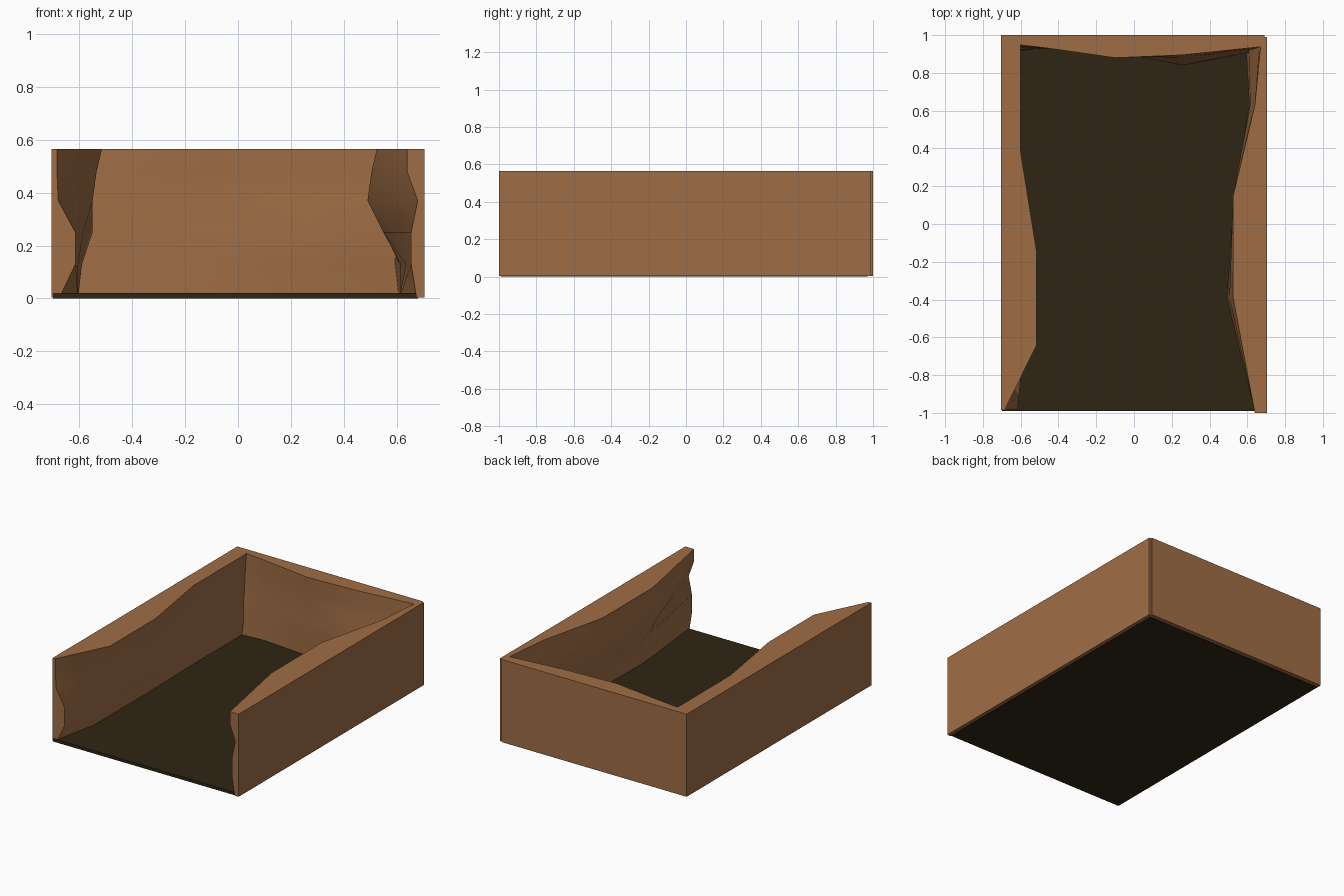
import bpy, bmesh, math

if "Cube" in bpy.data.objects:
    bpy.data.objects.remove(bpy.data.objects["Cube"])

def material(name, color):
    m = bpy.data.materials.new(name)
    m.diffuse_color = (*color, 1)
    m.use_nodes = True
    m.node_tree.nodes["Principled BSDF"].inputs["Base Color"].default_value = m.diffuse_color
    return m

wood = material("wood", (0.35, 0.155, 0.06))
dark = material("dark_floor", (0.028, 0.018, 0.007))
LEVELS = (0.565, 0.48, 0.37, 0.25, 0.13, 0.003)

def wall(name, stations, depths, place):
    """Flat outside, uneven inside: depths[level][station] is the wall thickness."""
    bm = bmesh.new()
    rings = []
    for i, s in enumerate(stations):
        section = [(0, LEVELS[0])]
        section += [(row[i], z) for row, z in zip(depths, LEVELS)]
        section += [(0, LEVELS[-1])]
        rings.append([bm.verts.new((*place(s, d), z)) for d, z in section])
    n = len(rings[0])
    for a, b in zip(rings, rings[1:]):
        for j in range(n):
            k = (j + 1) % n
            bm.faces.new((a[j], a[k], b[k], b[j]))
    bm.faces.new(rings[0])
    bm.faces.new(rings[-1])
    bmesh.ops.recalc_face_normals(bm, faces=bm.faces)
    me = bpy.data.meshes.new(name)
    bm.to_mesh(me)
    bm.free()
    me.materials.append(wood)
    ob = bpy.data.objects.new(name, me)
    bpy.context.collection.objects.link(ob)
    bpy.ops.object.select_all(action='DESELECT')
    ob.select_set(True)
    bpy.context.view_layer.objects.active = ob
    bpy.ops.object.shade_smooth_by_angle(angle=math.radians(30))

# Left wall
wall("left_wall", (-0.985, -0.64, -0.15, 0.38, 0.99), (
    (0.02, 0.19, 0.19, 0.105, 0.105),
    (0.02, 0.17, 0.17, 0.10, 0.10),
    (0.025, 0.155, 0.13, 0.10, 0.10),
    (0.09, 0.12, 0.155, 0.10, 0.10),
    (0.09, 0.10, 0.115, 0.10, 0.10),
    (0.03, 0.10, 0.10, 0.09, 0.09)), lambda s, d: (-0.705 + d, s))

# Right wall
wall("right_wall", (-1.0, -0.39, 0.15, 0.63, 0.99), (
    (0.065, 0.18, 0.18, 0.065, 0.03),
    (0.065, 0.20, 0.18, 0.07, 0.04),
    (0.025, 0.215, 0.175, 0.09, 0.06),
    (0.05, 0.155, 0.15, 0.095, 0.10),
    (0.05, 0.07, 0.09, 0.095, 0.115),
    (0.03, 0.095, 0.09, 0.09, 0.10)), lambda s, d: (0.705 - d, s))

# Back wall
wall("back_wall", (-0.705, -0.45, -0.10, 0.26, 0.69), (
    (0.04, 0.07, 0.12, 0.105, 0.06),
    (0.05, 0.07, 0.11, 0.11, 0.06),
    (0.06, 0.07, 0.09, 0.12, 0.065),
    (0.08, 0.07, 0.09, 0.16, 0.07),
    (0.08, 0.07, 0.10, 0.13, 0.08),
    (0.09, 0.07, 0.10, 0.12, 0.08)), lambda s, d: (s, 1.0 - d))

# Floor slab
bpy.ops.mesh.primitive_cube_add(size=1, location=(-0.01, -0.01, 0.01))
floor = bpy.context.object
floor.name = "floor"
floor.scale = (1.38, 1.96, 0.02)
floor.data.materials.append(dark)
